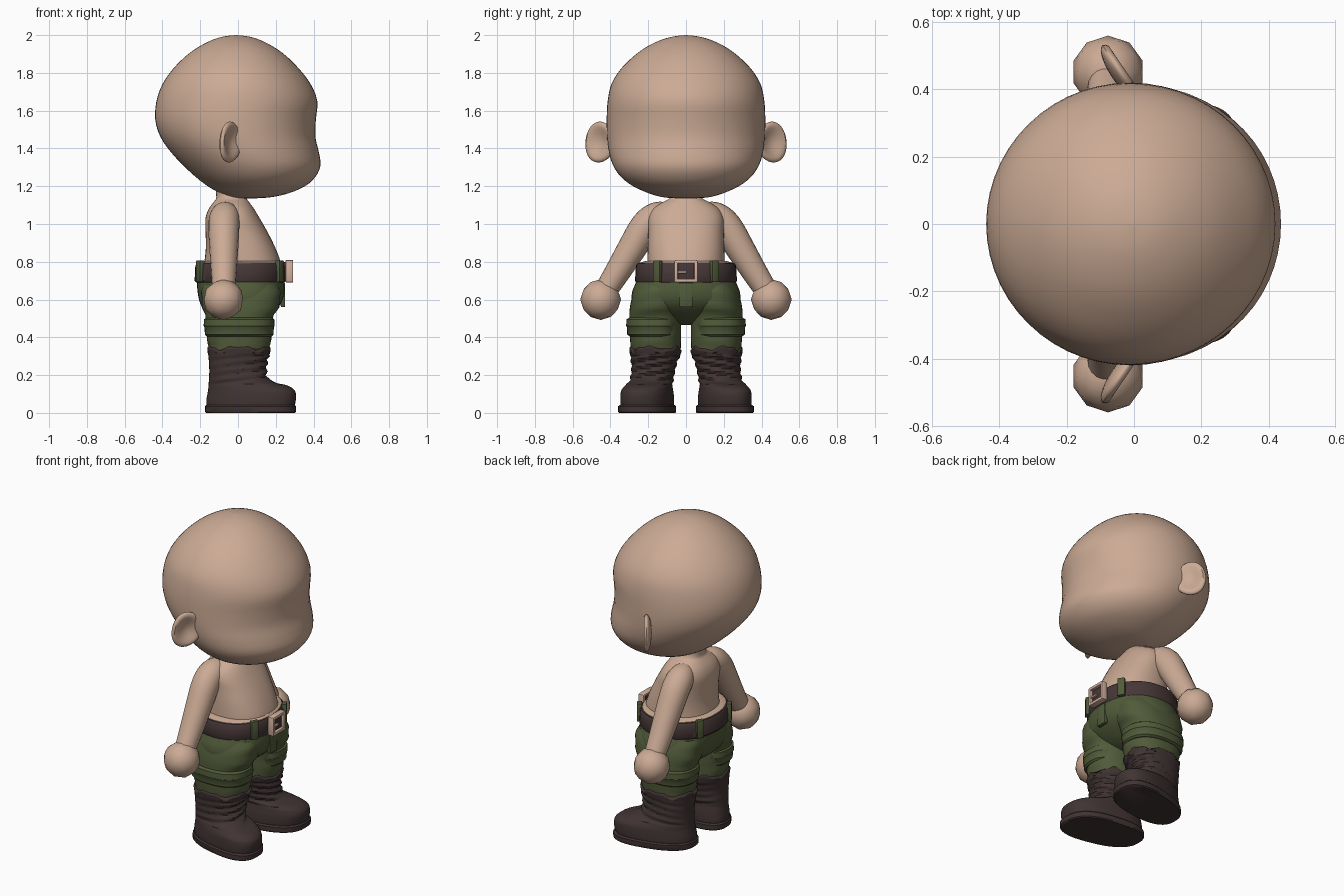
import bpy, bmesh, math
from mathutils import Vector, Matrix


def material(name, rgb):
    m = bpy.data.materials.new(name)
    m.diffuse_color = (*rgb, 1)
    return m


SKIN = material("skin", (0.60, 0.405, 0.30))
GREEN = material("trouser green", (0.083, 0.105, 0.042))
BROWN = material("boot brown", (0.052, 0.033, 0.033))
BELT = material("belt brown", (0.062, 0.038, 0.038))
METAL = material("buckle tan", (0.66, 0.44, 0.34))


def finish(bm, name, mat):
    bmesh.ops.recalc_face_normals(bm, faces=bm.faces)
    me = bpy.data.meshes.new(name)
    bm.to_mesh(me)
    bm.free()
    me.materials.append(mat)
    ob = bpy.data.objects.new(name, me)
    bpy.context.collection.objects.link(ob)
    return ob


def spline(rows, steps):
    """Catmull-Rom through rows of numbers."""
    out = []
    for i in range(len(rows) - 1):
        a, b, c, d = (rows[max(i - 1, 0)], rows[i], rows[i + 1], rows[min(i + 2, len(rows) - 1)])
        for k in range(steps):
            t = k / steps
            out.append([0.5 * (2 * q + (r - p) * t + (2 * p - 5 * q + 4 * r - s) * t * t
                               + (3 * q - p - 3 * r + s) * t ** 3) for p, q, r, s in zip(a, b, c, d)])
    return out + [list(rows[-1])]


def skin_rings(bm, rings):
    vs = [[bm.verts.new(p) for p in r] for r in rings]
    n = len(vs[0])
    for a, b in zip(vs, vs[1:]):
        for i in range(n):
            bm.faces.new((a[i], a[(i + 1) % n], b[(i + 1) % n], b[i]))
    bm.faces.new(vs[0])
    bm.faces.new(vs[-1])


def loft(name, mat, rows, side=1, power=2, steps=3, seg=40, warp=None):
    """Stack of level sections; each row is z, x min, x max, y centre, y half width."""
    rings = []
    for z, x0, x1, cy, ry in (spline(rows, steps) if steps > 1 else rows):
        ring = []
        for i in range(seg):
            a = math.tau * i / seg
            c, s = math.cos(a), math.sin(a)
            c = math.copysign(abs(c) ** (2 / power), c)
            s = math.copysign(abs(s) ** (2 / power), s)
            p = Vector(((x0 + x1) / 2 + c * (x1 - x0) / 2, cy + s * ry, z))
            if warp:
                p = warp(p, a)
            ring.append((p.x, p.y * side, p.z))
        rings.append(ring)
    bm = bmesh.new()
    skin_rings(bm, rings)
    return finish(bm, name, mat)


def tube(name, mat, path, side=1, seg=20):
    """Round limb; each path row is x, y, z, radius."""
    pts = spline(path, 5)
    rings = []
    for i, p in enumerate(pts):
        d = Vector(pts[min(i + 1, len(pts) - 1)][:3]) - Vector(pts[max(i - 1, 0)][:3])
        d.normalize()
        u = Vector((1, 0, 0))
        v = d.cross(u).normalized()
        u = v.cross(d)
        ring = []
        for k in range(seg):
            a = math.tau * k / seg
            q = Vector(p[:3]) + (u * math.cos(a) + v * math.sin(a)) * p[3]
            ring.append((q.x, q.y * side, q.z))
        rings.append(ring)
    bm = bmesh.new()
    skin_rings(bm, rings)
    return finish(bm, name, mat)


def box(name, mat, loc, size, turn=0, bevel=0.006):
    bm = bmesh.new()
    bmesh.ops.create_cube(bm, size=1, matrix=Matrix.Diagonal((*size, 1)))
    bmesh.ops.bevel(bm, geom=bm.edges[:], offset=min(bevel, min(size) * 0.3), segments=2, affect='EDGES', profile=0.5)
    bm.transform(Matrix.Translation(loc) @ Matrix.Rotation(turn, 4, 'Z'))
    return finish(bm, name, mat)


# Head: round skull, shallow dip at the eyes, full muzzle and flat chin
loft("head", SKIN, [
    (1.135, 0.03, 0.06, 0, 0.02), (1.14, -0.04, 0.16, 0, 0.11), (1.16, -0.09, 0.26, 0, 0.19),
    (1.20, -0.16, 0.355, 0, 0.28), (1.25, -0.225, 0.41, 0, 0.345), (1.31, -0.29, 0.437, 0, 0.386),
    (1.38, -0.355, 0.428, 0, 0.408), (1.46, -0.41, 0.41, 0, 0.418), (1.55, -0.438, 0.412, 0, 0.42),
    (1.65, -0.432, 0.42, 0, 0.415), (1.74, -0.40, 0.385, 0, 0.395), (1.82, -0.345, 0.325, 0, 0.346),
    (1.89, -0.275, 0.255, 0, 0.275), (1.94, -0.205, 0.185, 0, 0.205), (1.975, -0.135, 0.115, 0, 0.13),
    (1.993, -0.075, 0.055, 0, 0.065), (2.0, -0.012, -0.008, 0, 0.002)], seg=56)

# Torso and neck
loft("torso", SKIN, [
    (0.74, -0.19, 0.23, 0, 0.205), (0.80, -0.178, 0.225, 0, 0.205), (0.88, -0.17, 0.195, 0, 0.203),
    (0.96, -0.172, 0.155, 0, 0.20), (1.03, -0.172, 0.115, 0, 0.20), (1.08, -0.155, 0.085, 0, 0.175),
    (1.115, -0.13, 0.06, 0, 0.125), (1.14, -0.115, 0.045, 0, 0.085), (1.20, -0.12, 0.05, 0, 0.08)],
    power=2.3)
loft("waist_rim", SKIN, [(0.76, -0.21, 0.235, 0, 0.25), (0.793, -0.21, 0.235, 0, 0.25),
                         (0.803, -0.19, 0.225, 0, 0.22)], power=2.2, steps=1)

# Belt and trouser seat
loft("belt", BELT, [(0.69, -0.222, 0.246, 0, 0.264), (0.70, -0.23, 0.252, 0, 0.27),
                    (0.78, -0.226, 0.248, 0, 0.265), (0.79, -0.218, 0.24, 0, 0.258)], power=2.2, steps=1)
loft("trouser_seat", GREEN, [
    (0.465, -0.05, 0.05, 0, 0.06), (0.49, -0.11, 0.12, 0, 0.14), (0.53, -0.17, 0.18, 0, 0.24),
    (0.58, -0.20, 0.228, 0, 0.285), (0.64, -0.214, 0.246, 0, 0.285), (0.70, -0.216, 0.244, 0, 0.262),
    (0.75, -0.21, 0.236, 0, 0.255)], power=2.25)
box("fly", GREEN, (0.238, 0, 0.625), (0.024, 0.07, 0.13))

# Belt loops around the waist
for deg in (33, -33, 148, -148):
    a = math.radians(deg)
    box("belt_loop", GREEN, (0.011 + 0.249 * math.cos(a), 0.276 * math.sin(a), 0.75), (0.03, 0.045, 0.115), a)

# Buckle frame, inner plate and prong
for y in (-0.053, 0.053):
    box("buckle_side", METAL, (0.272, y, 0.75), (0.04, 0.02, 0.118))
for z in (0.70, 0.80):
    box("buckle_bar", METAL, (0.272, 0, z), (0.04, 0.118, 0.02))
box("buckle_inset", BELT, (0.258, 0, 0.75), (0.03, 0.10, 0.10))
box("buckle_prong", METAL, (0.28, -0.025, 0.745), (0.014, 0.055, 0.012))


def boot_shape(p, a):
    # Toes turn out and widen; ankle leather creases; ragged cuff
    foot = max(0, min(1, (0.24 - p.z) / 0.12))
    q = p.copy()
    q.y = p.y + foot * (0.17 * p.x + (p.y - 0.19) * 0.3 * p.x)
    if 0.15 < p.z < 0.31:
        q.x += max(0, math.cos(a)) * 0.008 * math.sin(p.z * 150 + 4 * math.sin(a))
        q.y += 0.004 * math.sin(a) * math.sin(p.z * 150 + 3 * a)
    if p.z > 0.32:
        q.z += 0.010 * math.sin(5 * a) + 0.006 * math.sin(11 * a)
    return q


def leg_folds(p, a):
    q = p.copy()
    q.x += 0.004 * math.cos(a) * math.sin(p.z * 70 + 2 * a)
    return q


def pocket_shape(p, a):
    # Only the outward side stands proud of the leg
    q = p.copy()
    if math.sin(a) < 0:
        q.y = 0.165 + (p.y - 0.165) * 0.85
    return q


for side, tag in ((1, "left"), (-1, "right")):
    # Ear: flattened lobe swept back, hollowed on its front face
    bm = bmesh.new()
    bmesh.ops.create_uvsphere(bm, u_segments=24, v_segments=16, radius=1)
    for v in bm.verts:
        x, y, z = v.co
        if x > 0:
            x *= 1 - 1.3 * max(0, 1 - (y * y + z * z) * 1.3)
        v.co = (x * 0.03, y * 0.095, z * 0.108 * (1 + 0.12 * y))
    bm.transform(Matrix.Translation((-0.04, 0.452, 1.432)) @ Matrix.Rotation(math.radians(34), 4, 'Z')
                 @ Matrix.Rotation(math.radians(10), 4, 'X'))
    bm.transform(Matrix.Diagonal((1, side, 1, 1)))
    finish(bm, tag + "_ear", SKIN)

    # Arm and ball hand
    tube(tag + "_arm", SKIN, [
        (-0.06, 0.08, 1.06, 0.055), (-0.07, 0.15, 1.04, 0.078), (-0.075, 0.215, 0.985, 0.082),
        (-0.075, 0.29, 0.865, 0.076), (-0.075, 0.36, 0.75, 0.068), (-0.075, 0.43, 0.64, 0.06)], side)
    bm = bmesh.new()
    bmesh.ops.create_icosphere(bm, subdivisions=2, radius=0.108)
    bm.transform(Matrix.Translation((-0.077, side * 0.452, 0.6)))
    finish(bm, tag + "_hand", SKIN)

    # Trouser leg with cargo pocket
    loft(tag + "_trouser_leg", GREEN, [
        (0.30, -0.145, 0.15, 0.16, 0.125), (0.34, -0.155, 0.165, 0.16, 0.132),
        (0.42, -0.165, 0.178, 0.162, 0.136), (0.50, -0.172, 0.185, 0.162, 0.138),
        (0.56, -0.188, 0.215, 0.155, 0.142), (0.63, -0.195, 0.225, 0.145, 0.135),
        (0.68, -0.18, 0.21, 0.14, 0.115)], side, power=2.3, warp=leg_folds)
    loft(tag + "_pocket", GREEN, [
        (0.405, -0.165, 0.178, 0.165, 0.134), (0.415, -0.175, 0.188, 0.165, 0.146),
        (0.455, -0.178, 0.19, 0.165, 0.148), (0.46, -0.182, 0.194, 0.165, 0.152),
        (0.495, -0.18, 0.192, 0.165, 0.15), (0.505, -0.165, 0.18, 0.165, 0.134)],
        side, power=2.4, steps=1, warp=pocket_shape)

    # Boot upper and sole
    loft(tag + "_boot", BROWN, [
        (0.02, -0.165, 0.295, 0.19, 0.128), (0.06, -0.168, 0.305, 0.19, 0.13),
        (0.10, -0.162, 0.307, 0.19, 0.128), (0.125, -0.158, 0.295, 0.19, 0.124),
        (0.145, -0.156, 0.262, 0.188, 0.118), (0.16, -0.155, 0.205, 0.184, 0.114),
        (0.18, -0.154, 0.16, 0.18, 0.113), (0.22, -0.152, 0.15, 0.174, 0.115),
        (0.27, -0.154, 0.155, 0.168, 0.122), (0.31, -0.158, 0.165, 0.163, 0.134),
        (0.335, -0.162, 0.172, 0.162, 0.138), (0.343, -0.155, 0.165, 0.162, 0.13)],
        side, power=2.4, steps=4, seg=48, warp=boot_shape)
    loft(tag + "_sole", BROWN, [
        (0.0, -0.168, 0.30, 0.19, 0.135), (0.006, -0.174, 0.307, 0.19, 0.14),
        (0.035, -0.174, 0.308, 0.19, 0.14), (0.043, -0.166, 0.30, 0.19, 0.132)],
        side, power=2.5, steps=1, seg=48, warp=boot_shape)

# Smooth shading with crisp edges
for ob in bpy.context.scene.objects:
    ob.select_set(True)
    bpy.context.view_layer.objects.active = ob
bpy.ops.object.shade_smooth_by_angle(angle=math.radians(40))
